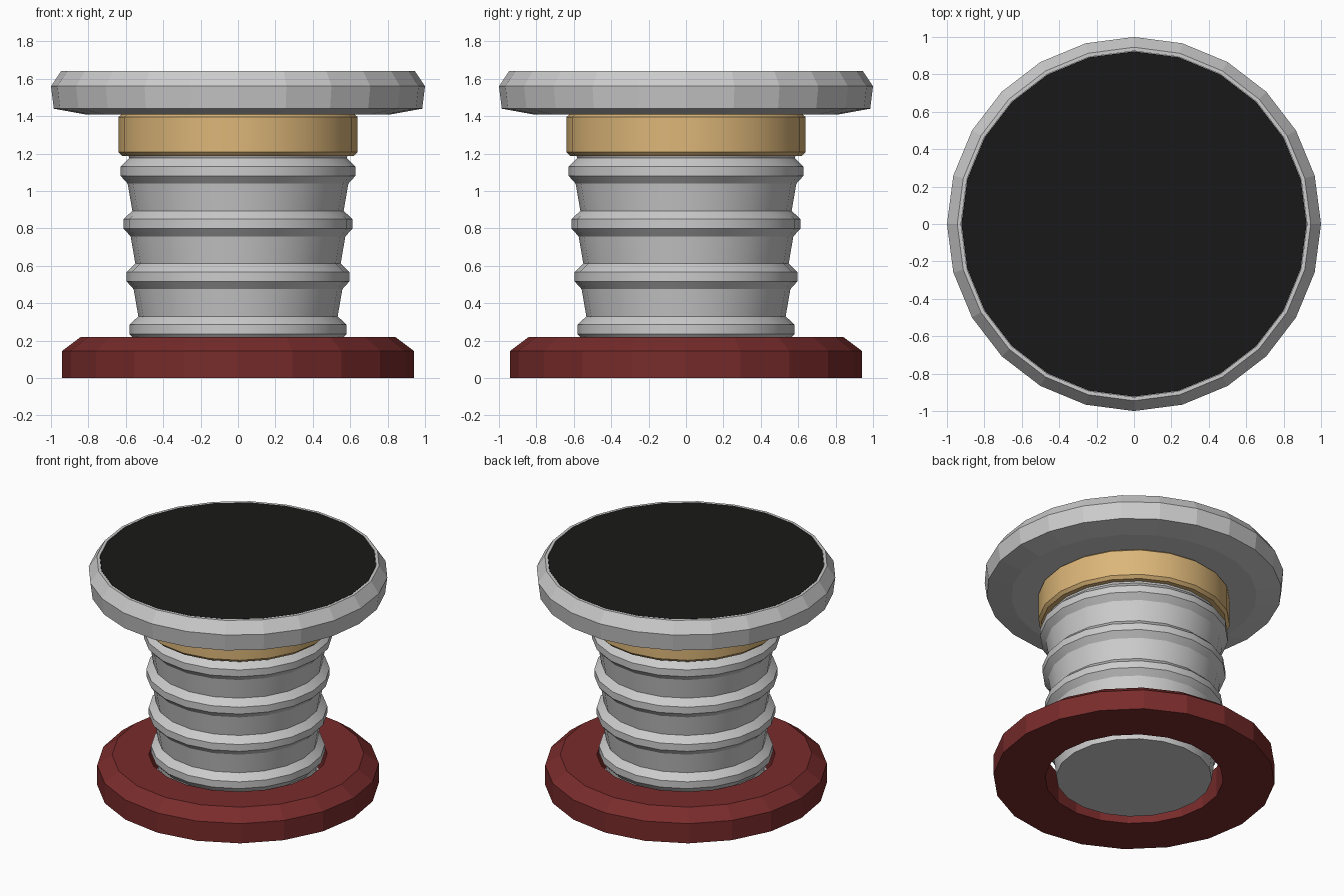
import bpy, bmesh
from math import sin, cos, pi, radians

if "Cube" in bpy.data.objects:
    bpy.data.objects.remove(bpy.data.objects["Cube"])


def lathe(name, profile, sides, color=None, ring=False, smooth=False):
    """Revolve (radius, z) points listed bottom to top on the outside; ring closes the profile, else cap ends."""
    bm = bmesh.new()
    loops = [[bm.verts.new((r * cos(2 * pi * i / sides), r * sin(2 * pi * i / sides), z))
              for i in range(sides)] for r, z in profile]
    pairs = list(zip(loops, loops[1:]))
    if ring:
        pairs.append((loops[-1], loops[0]))
    elif len(loops) > 1:
        bm.faces.new(loops[0][::-1])
    if not ring:
        bm.faces.new(loops[-1])
    for a, b in pairs:
        for i in range(sides):
            j = (i + 1) % sides
            bm.faces.new((a[i], a[j], b[j], b[i]))
    mesh = bpy.data.meshes.new(name)
    bm.to_mesh(mesh)
    bm.free()
    obj = bpy.data.objects.new(name, mesh)
    bpy.context.collection.objects.link(obj)
    if color:
        mat = bpy.data.materials.new(name + "_paint")
        mat.diffuse_color = (*color, 1)
        mat.use_nodes = True
        mat.node_tree.nodes["Principled BSDF"].inputs["Base Color"].default_value = mat.diffuse_color
        mesh.materials.append(mat)
    if smooth:
        bpy.ops.object.select_all(action='DESELECT')
        obj.select_set(True)
        bpy.context.view_layer.objects.active = obj
        bpy.ops.object.shade_smooth_by_angle(angle=radians(25))
    return obj


# Base ring with chamfered top and open centre
lathe("base_ring", [(0.595, 0), (0.94, 0), (0.94, 0.145), (0.84, 0.22), (0.595, 0.22)],
      20, (0.19, 0.024, 0.024), ring=True)

# Ribbed column: four ribs, each slightly wider than the one below
column = [(0.52, 0.01)]
for k in range(4):
    z, r = 0.235 + 0.282 * k, 0.58 + 0.016 * k
    column += [(r - 0.038, z - 0.042), (r, z), (r, z + 0.05), (r - 0.047, z + 0.095)]
column += [(0.60, 1.22), (0.60, 1.40)]
lathe("ribbed_column", column, 20, smooth=True)

# Collar under the plate
lathe("collar", [(0.585, 1.187), (0.62, 1.187), (0.64, 1.208), (0.64, 1.395),
                 (0.62, 1.412), (0.585, 1.412)],
      20, (0.72, 0.47, 0.19), ring=True, smooth=True)

# Top plate with bevelled rim, and the dark pad set into it
lathe("top_plate", [(0.82, 1.41), (0.985, 1.44), (1.0, 1.56), (0.945, 1.642), (0.925, 1.642),
                    (0.925, 1.62)], 24)
lathe("top_pad", [(0.923, 1.621), (0.923, 1.642)], 24, (0.01, 0.0095, 0.009))
